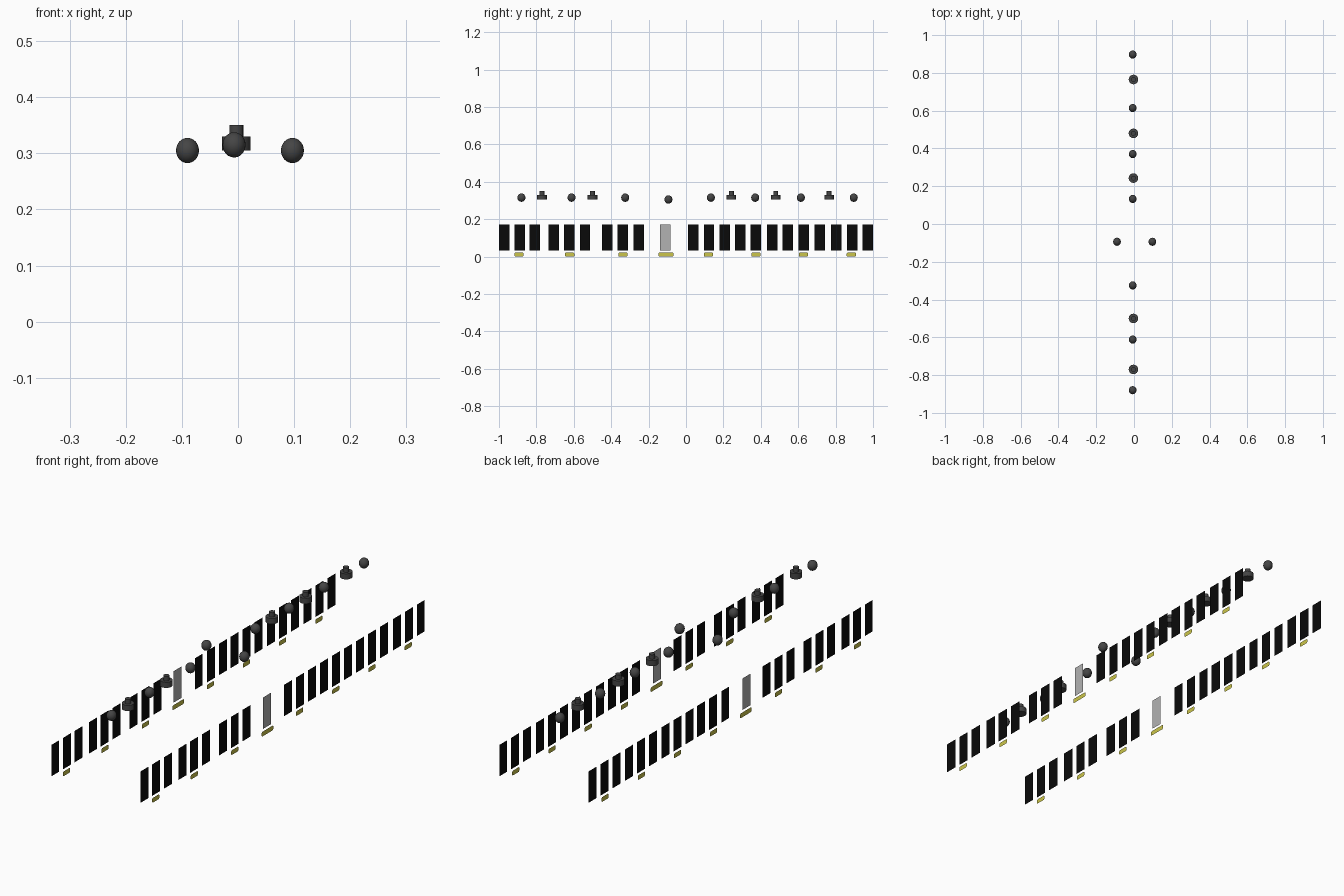
import bpy, bmesh
from mathutils import Matrix, Vector

if "Cube" in bpy.data.objects:
    bpy.data.objects.remove(bpy.data.objects["Cube"])

SIDE_X = 0.22


def material(name, rgb):
    m = bpy.data.materials.new(name)
    m.diffuse_color = (*rgb, 1)
    m.use_nodes = True
    m.node_tree.nodes["Principled BSDF"].inputs["Base Color"].default_value = m.diffuse_color
    return m


BLACK = material("window_black", (0.003, 0.003, 0.003))
YELLOW = material("yellow", (0.60, 0.56, 0.07))
DARK = material("dark_grey", (0.06, 0.06, 0.06))
LIGHT = material("door_grey", (0.45, 0.45, 0.45))


def finish(name, bm, mat):
    mesh = bpy.data.meshes.new(name)
    bm.to_mesh(mesh)
    bm.free()
    mesh.materials.append(mat)
    ob = bpy.data.objects.new(name, mesh)
    bpy.context.collection.objects.link(ob)
    return ob


def side_panels(name, spans, z0, z1, mat, cut=0.0):
    """Thin flat panels on both sides; cut trims the corners."""
    bm = bmesh.new()
    for y, w in spans:
        a, b = y - w / 2, y + w / 2
        if cut:
            pts = [(a + cut, z0), (b - cut, z0), (b, z0 + cut), (b, z1 - cut),
                   (b - cut, z1), (a + cut, z1), (a, z1 - cut), (a, z0 + cut)]
        else:
            pts = [(a, z0), (b, z0), (b, z1), (a, z1)]
        for s in (1, -1):
            ring = pts if s > 0 else pts[::-1]
            bm.faces.new([bm.verts.new((s * SIDE_X, py, pz)) for py, pz in ring])
    return finish(name, bm, mat)


# Side windows
window_y = [-0.972, -0.89, -0.808, -0.706, -0.624, -0.54, -0.42, -0.337, -0.253,
            0.038, 0.123, 0.208, 0.29, 0.374, 0.46, 0.545, 0.63, 0.714,
            0.804, 0.888, 0.972]
side_panels("side_windows", [(y, 0.056) for y in window_y], 0.032, 0.172, BLACK)

# Door panels
side_panels("door_windows", [(-0.11, 0.056)], 0.032, 0.172, LIGHT)

# Yellow marker strips below the windows, wider under the doors
strip_y = [-0.893, -0.622, -0.337, 0.12, 0.374, 0.628, 0.884]
side_panels("marker_strips", [(y, 0.05) for y in strip_y] + [(-0.107, 0.082)],
            0.0, 0.021, YELLOW, 0.004)

# Round roof domes: a centre row and one side-by-side pair
bm = bmesh.new()
domes = [(-0.007, y, 0.315) for y in (-0.88, -0.612, -0.325, 0.133, 0.37, 0.614, 0.897)]
domes += [(-0.09, -0.094, 0.305), (0.097, -0.094, 0.305)]
for p in domes:
    bmesh.ops.create_uvsphere(bm, u_segments=24, v_segments=12, radius=1,
                              matrix=Matrix.Translation(p) @ Matrix.Diagonal((0.0205, 0.0215, 0.0225, 1)))
finish("roof_domes", bm, DARK)

# Stepped roof vents: wide base with a narrow cap
bm = bmesh.new()
for y in (-0.77, -0.5, 0.243, 0.48, 0.765):
    for r, z0, z1 in ((0.0255, 0.305, 0.33), (0.0125, 0.33, 0.35)):
        bmesh.ops.create_cone(bm, cap_ends=True, segments=16, radius1=r, radius2=r, depth=z1 - z0,
                              matrix=Matrix.Translation(Vector((-0.003, y, (z0 + z1) / 2))))
finish("roof_vents", bm, DARK)

# Smooth shading with sharp edges kept on the round roof parts
bpy.ops.object.select_all(action='DESELECT')
for n in ("roof_domes", "roof_vents"):
    ob = bpy.data.objects[n]
    ob.select_set(True)
    bpy.context.view_layer.objects.active = ob
bpy.ops.object.shade_smooth_by_angle()
